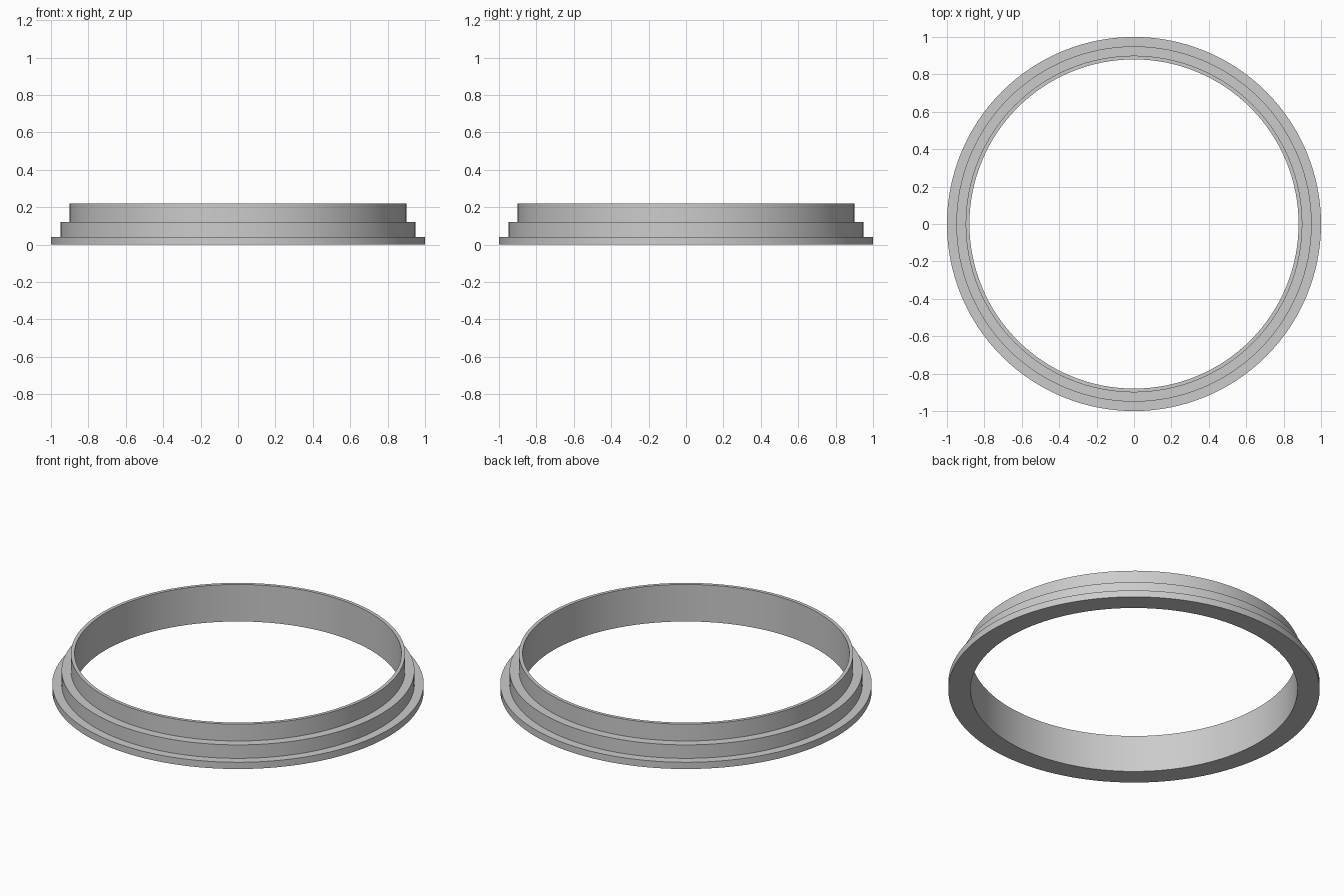
import bpy
import bmesh
from math import cos, sin, tau, radians

cube = bpy.data.objects.get("Cube")
if cube:
    bpy.data.objects.remove(cube, do_unlink=True)

SEGMENTS = 128

# Single grey material
grey = bpy.data.materials.new("plain_grey")
grey.use_nodes = True
colour = (0.6, 0.6, 0.6, 1)
grey.diffuse_color = colour
grey.node_tree.nodes["Principled BSDF"].inputs["Base Color"].default_value = colour

# Stepped cross-section (radius, height): flange, shoulder, collar, bore
profile = [(0.88, 0), (1, 0), (1, 0.04), (0.95, 0.04),
           (0.95, 0.12), (0.9, 0.12), (0.9, 0.22), (0.88, 0.22)]

# Revolve the closed section around z
bm = bmesh.new()
rings = [[bm.verts.new((r * cos(tau * i / SEGMENTS), r * sin(tau * i / SEGMENTS), z))
          for i in range(SEGMENTS)] for r, z in profile]
for k, lower in enumerate(rings):
    upper = rings[(k + 1) % len(rings)]
    for i in range(SEGMENTS):
        j = (i + 1) % SEGMENTS
        bm.faces.new((lower[i], lower[j], upper[j], upper[i]))
bmesh.ops.recalc_face_normals(bm, faces=bm.faces)

mesh = bpy.data.meshes.new("stepped_ring")
bm.to_mesh(mesh)
bm.free()
mesh.materials.append(grey)
ring = bpy.data.objects.new("stepped_ring", mesh)
bpy.context.collection.objects.link(ring)

# Smooth round walls, crisp steps
bpy.ops.object.select_all(action="DESELECT")
ring.select_set(True)
bpy.context.view_layer.objects.active = ring
bpy.ops.object.shade_smooth_by_angle(angle=radians(30))
